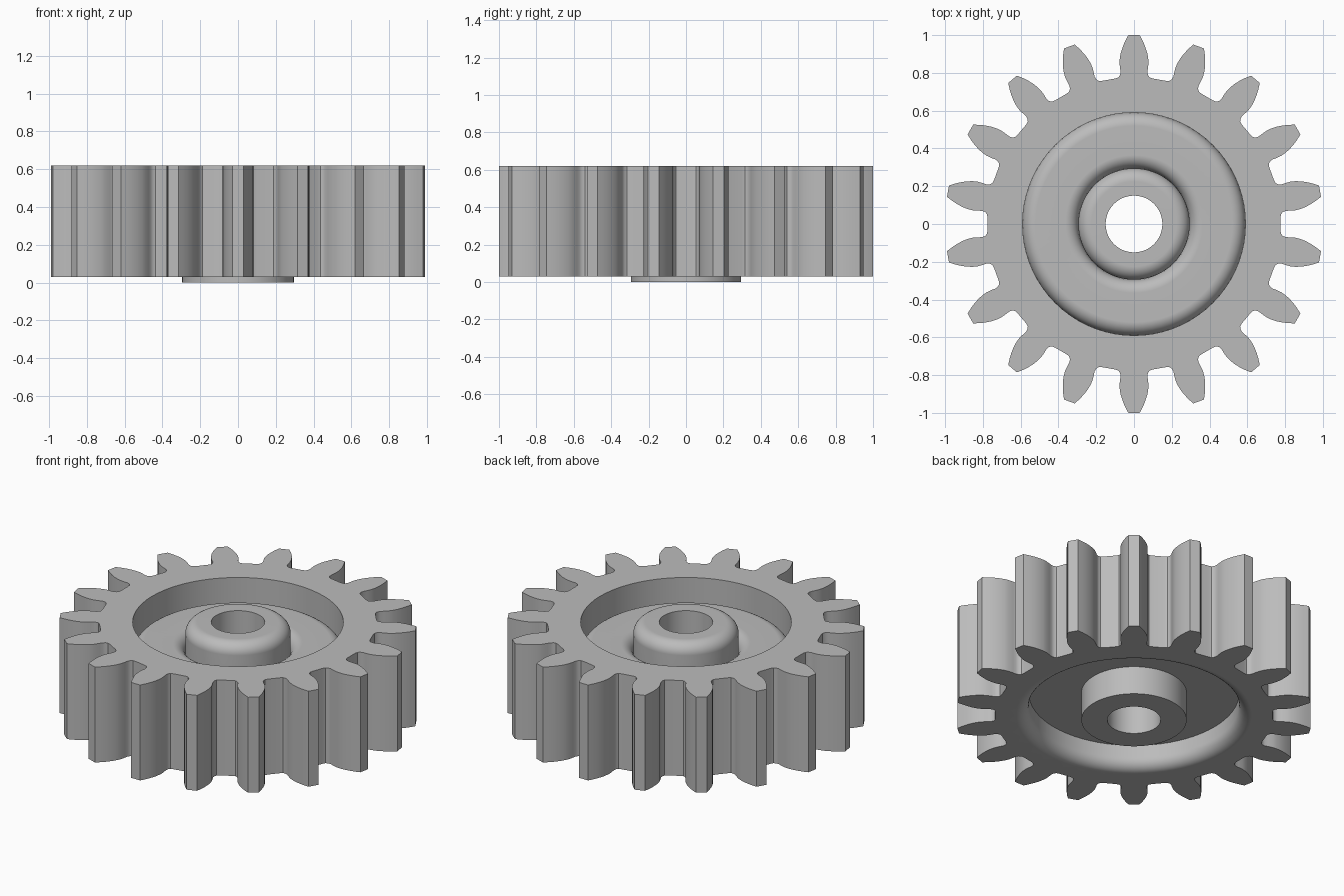
import bpy, bmesh, math
from mathutils import Matrix, Vector

TEETH, SEGMENTS = 18, 72
TOP, BASE = 0.62, 0.03
WALL, HUB, BORE, FILLET = 0.59, 0.295, 0.15, 0.07
WEB_TOP, WEB_BASE = 0.49, 0.175

cube = bpy.data.objects.get("Cube")
if cube:
    bpy.data.objects.remove(cube, do_unlink=True)

steel = bpy.data.materials.new("grey metal")
steel.use_nodes = True
color = (0.5, 0.5, 0.5, 1)
steel.diffuse_color = color
steel.node_tree.nodes["Principled BSDF"].inputs["Base Color"].default_value = color


def arc(r, z, start, end, steps=8):
    """Quarter-round profile points about a centre (r, z)."""
    angles = [math.radians(start + (end - start) * i / steps) for i in range(steps + 1)]
    return [(r + FILLET * math.cos(a), z + FILLET * math.sin(a)) for a in angles]


def tooth_outline():
    """Closed outline of the whole toothed edge, one tooth repeated around."""
    half = [(0.03, 1.0), (0.046, 0.97), (0.059, 0.94), (0.069, 0.91), (0.075, 0.88),
            (0.077, 0.855), (0.074, 0.825), (0.071, 0.805), (0.074, 0.788),
            (0.083, 0.776), (0.1, 0.77)]
    tooth = half[::-1] + [(-x, y) for x, y in half]
    points = []
    for i in range(TEETH):
        turn = Matrix.Rotation(math.tau * i / TEETH, 2)
        points += [turn @ Vector(p) for p in tooth]
    return points


def bridge(bm, a, b):
    """Quads between two closed loops of equal length."""
    n = len(a)
    for i in range(n):
        j = (i + 1) % n
        bm.faces.new((a[i], a[j], b[j], b[i]))


def cap(bm, *loops):
    """Fill the flat ring between two loops."""
    edges = [bm.edges.get((v, loop[(i + 1) % len(loop)]))
             for loop in loops for i, v in enumerate(loop)]
    bmesh.ops.triangle_fill(bm, edges=edges, use_beauty=True,
                            use_dissolve=False, normal=(0, 0, 1))


bm = bmesh.new()

# Toothed outer edge
outline = tooth_outline()
upper, lower = [[bm.verts.new((p.x, p.y, z)) for p in outline] for z in (TOP, BASE)]
bridge(bm, upper, lower)

# Recess wall, rounded web, hub, bore and lower recess as one turned profile
round_z = WEB_TOP - FILLET
profile = [(WALL, TOP)]
profile += arc(WALL - FILLET, round_z, 0, 90)
profile += arc(HUB + FILLET, round_z, 90, 180)
profile += arc(HUB - FILLET, TOP - FILLET, 0, 90)
profile += [(BORE, TOP), (BORE, 0), (HUB, 0), (HUB, WEB_BASE), (WALL, WEB_BASE)]
profile += arc(WALL + FILLET, BASE + FILLET, 180, 270)
rings = []
for r, z in profile:
    angles = [math.tau * i / SEGMENTS for i in range(SEGMENTS)]
    rings.append([bm.verts.new((r * math.cos(a), r * math.sin(a), z)) for a in angles])
for a, b in zip(rings, rings[1:]):
    bridge(bm, a, b)

# Flat top and bottom faces of the rim
cap(bm, upper, rings[0])
cap(bm, lower, rings[-1])
bmesh.ops.recalc_face_normals(bm, faces=bm.faces)

mesh = bpy.data.meshes.new("spur_gear")
bm.to_mesh(mesh)
bm.free()
mesh.materials.append(steel)
gear = bpy.data.objects.new("spur_gear", mesh)
bpy.context.collection.objects.link(gear)

# Smooth curves with crisp edges and flat caps
bpy.ops.object.select_all(action="DESELECT")
gear.select_set(True)
bpy.context.view_layer.objects.active = gear
bpy.ops.object.shade_smooth_by_angle(angle=math.radians(28))
weighted = gear.modifiers.new("flat_caps", "WEIGHTED_NORMAL")
weighted.keep_sharp = True
